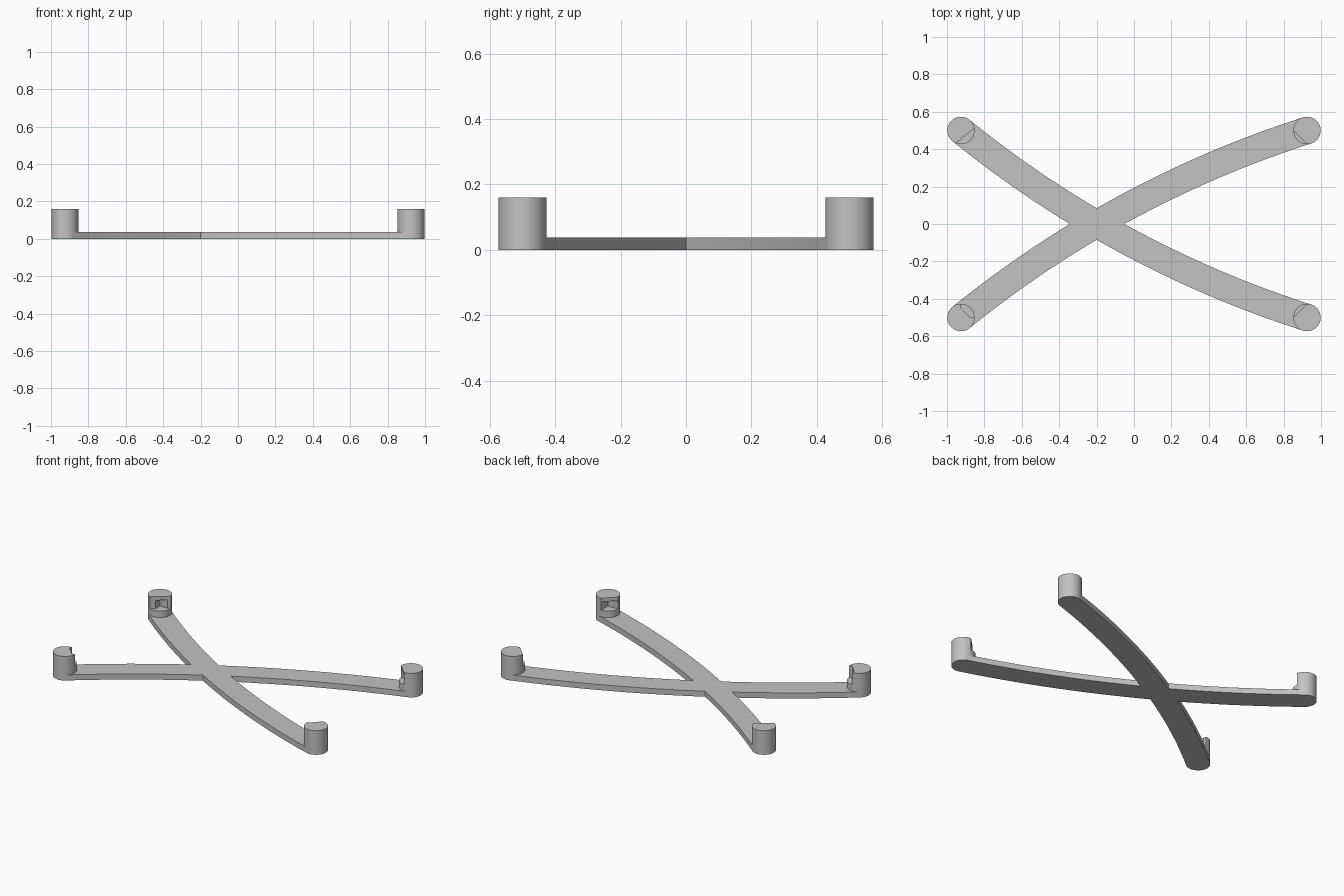
import bpy
import bmesh
from math import atan2, cos, sin, hypot, radians
from mathutils import Vector

cube = bpy.data.objects.get("Cube")
if cube:
    bpy.data.objects.remove(cube, do_unlink=True)

GREY = (0.54, 0.54, 0.54, 1.0)
RADIUS = 0.073      # post radius, also half the arm width
ARM_TOP = 0.037
SHELF = 0.08        # ledge that carries the board corner
LIP = 0.135         # underside of the retaining lip
TOP = 0.16

material = bpy.data.materials.new("light_grey")
material.use_nodes = True
material.diffuse_color = GREY
material.node_tree.nodes["Principled BSDF"].inputs["Base Color"].default_value = GREY


def add_prism(bm, points, bottom, top):
    """Extrude a flat outline between two heights."""
    face = bm.faces.new([bm.verts.new((x, y, bottom)) for x, y in points])
    result = bmesh.ops.extrude_face_region(bm, geom=[face], use_keep_orig=True)
    verts = [g for g in result["geom"] if isinstance(g, bmesh.types.BMVert)]
    bmesh.ops.translate(bm, vec=(0, 0, top - bottom), verts=verts)


def finish(bm, name):
    bmesh.ops.recalc_face_normals(bm, faces=bm.faces)
    mesh = bpy.data.meshes.new(name)
    bm.to_mesh(mesh)
    bm.free()
    mesh.materials.append(material)
    obj = bpy.data.objects.new(name, mesh)
    bpy.context.collection.objects.link(obj)
    bpy.ops.object.select_all(action="DESELECT")
    obj.select_set(True)
    bpy.context.view_layer.objects.active = obj
    bpy.ops.object.shade_smooth_by_angle(angle=radians(30))
    return obj


def arc(radius, start, end, steps, centre=(0, 0)):
    angles = [start + (end - start) * i / steps for i in range(steps + 1)]
    return [(centre[0] + radius * cos(a), centre[1] + radius * sin(a)) for a in angles]


# Curved crossing arms, mirrored front to back
CENTRE = Vector((2.664, 4.928))
START = Vector((-0.925, 0.5)) - CENTRE
END = Vector((0.925, -0.5)) - CENTRE


def make_arm(name, side):
    bend = hypot(*START)
    a0, a1 = atan2(START.y, START.x), atan2(END.y, END.x)
    outline = arc(bend + RADIUS, a0, a1, 32, CENTRE) + arc(bend - RADIUS, a1, a0, 32, CENTRE)
    bm = bmesh.new()
    add_prism(bm, [(x, y * side) for x, y in outline], 0, ARM_TOP)
    finish(bm, name)


make_arm("arm_back_right_to_front_left", 1)
make_arm("arm_front_right_to_back_left", -1)


# Corner posts: full foot, slotted middle, cut lip; the slot opens to the inside
def make_post(name, sx, sy, start, end, slot, lip):
    def place(points):
        return [(sx * (0.925 - x), sy * (0.5 - y)) for x, y in points]

    shell = arc(RADIUS, radians(start), radians(end), 48)
    bm = bmesh.new()
    add_prism(bm, place(arc(RADIUS, 0, radians(360), 64)[:-1]), 0, SHELF)
    add_prism(bm, place(shell + slot), SHELF, LIP)
    add_prism(bm, place(shell + lip), LIP, TOP)
    finish(bm, name)


corner = [(0, 0)]
chamfer = [(0.05, 0), (0, 0.05)]
make_post("post_back_left", 1, 1, 90, 360, corner, [])
make_post("post_front_left", 1, -1, 90, 360, corner, [])
make_post("post_front_right", -1, -1, 90, 360, corner, chamfer)
make_post("post_back_right", -1, 1, 112, 350, [(0.056, 0), (0, 0), (0, 0.046)], [])
